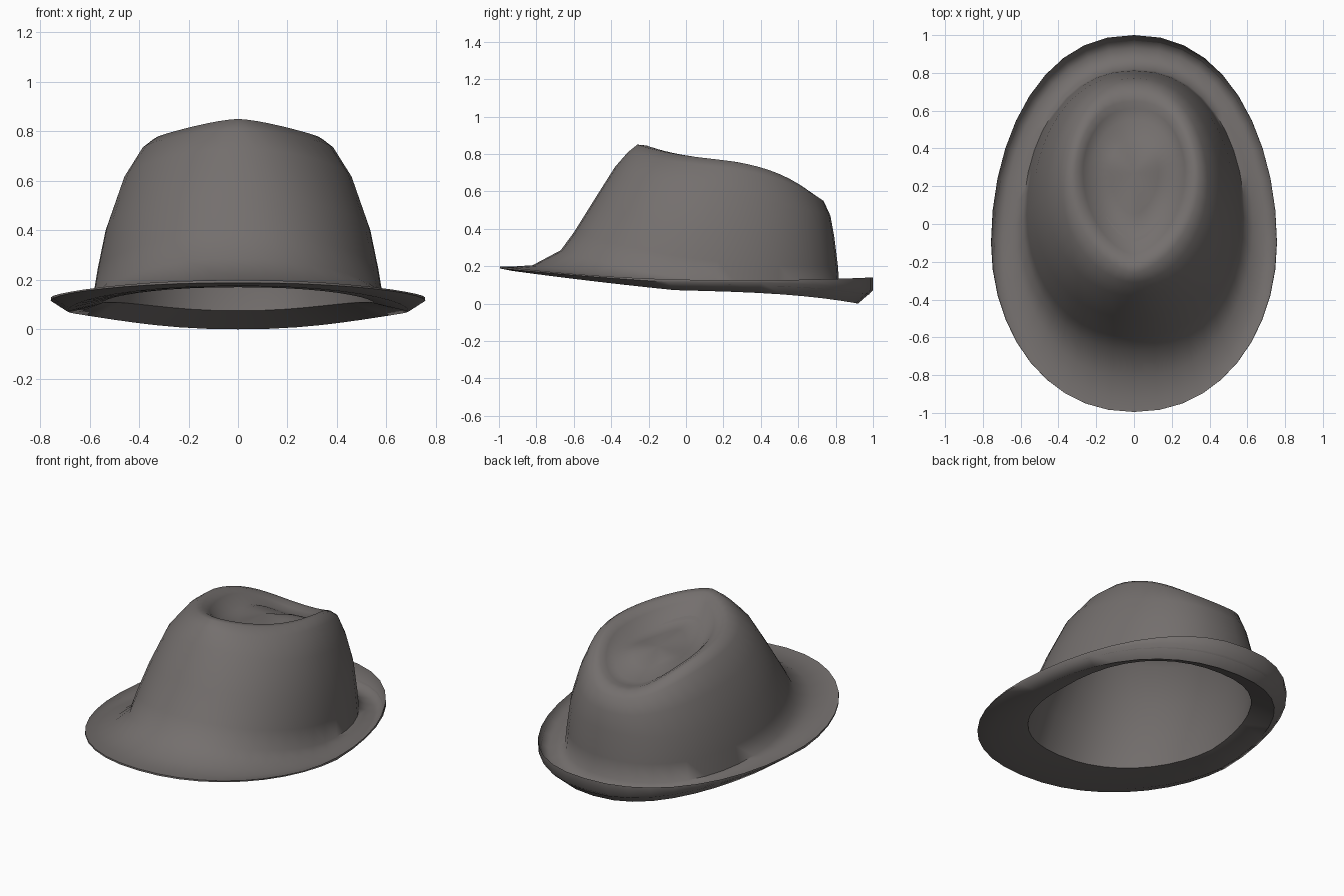
import bpy, bmesh, math

N = 40  # segments around the hat

felt = bpy.data.materials.new("warm grey felt")
felt.diffuse_color = (0.175, 0.16, 0.155, 1)


def ring(bm, yf, yb, yw, w, p, zf, zs, zb):
    """Egg-shaped ring: front y, back y, widest y, half width,
    front pointedness, then heights at front, side and back."""
    verts = []
    for i in range(N):
        t = 2 * math.pi * i / N
        c, s = math.cos(t), math.sin(t)
        k = abs(c)
        power = p if c > 0 else 0.9 + (p - 0.9) * max(0, 1 - k) ** 2
        x = math.copysign(w * abs(s) ** power, s)
        y = yw - c * ((yw - yf) if c > 0 else (yb - yw))
        z = zs + (zf - zb) / 2 * c + ((zf + zb) / 2 - zs) * c * c
        # wave: ridge sags behind the peak, brim dips only at the very back
        wave = 0.25 * max(0, zs - 0.5)
        if zs < 0.12 and c < 0:
            wave = 0.06
        z -= wave * c * (1 - c * c)
        verts.append(bm.verts.new((x, y, z)))
    return verts


def cap(bm, loop, co):
    v = bm.verts.new(co)
    for i in range(N):
        bm.faces.new((v, loop[i], loop[(i + 1) % N]))


# outer felt: dent floor, teardrop ridge, crown wall, brim top, rim
outer = [
    (0.05, 0.45, 0.28, 0.13, 1.2, 0.705, 0.68, 0.625),
    (-0.08, 0.55, 0.30, 0.215, 1.2, 0.725, 0.665, 0.58),
    (-0.16, 0.61, 0.28, 0.27, 1.25, 0.81, 0.73, 0.58),
    (-0.21, 0.65, 0.27, 0.31, 1.3, 0.845, 0.757, 0.585),
    (-0.26, 0.685, 0.25, 0.345, 1.3, 0.85, 0.76, 0.58),
    (-0.31, 0.735, 0.22, 0.39, 1.1, 0.81, 0.725, 0.55),
    (-0.38, 0.772, 0.15, 0.465, 1.0, 0.73, 0.60, 0.47),
    (-0.50, 0.792, 0.10, 0.535, 0.95, 0.54, 0.40, 0.36),
    (-0.60, 0.812, 0.05, 0.568, 0.9, 0.38, 0.24, 0.20),
    (-0.67, 0.82, 0.03, 0.586, 0.9, 0.285, 0.13, 0.085),
    (-0.82, 0.87, -0.02, 0.63, 0.92, 0.205, 0.11, 0.035),
    (-0.93, 0.93, -0.06, 0.69, 0.93, 0.198, 0.093, 0.02),
    (-0.985, 0.98, -0.1, 0.74, 0.93, 0.198, 0.105, 0.05),
    (-0.995, 1.0, -0.1, 0.755, 0.93, 0.199, 0.13, 0.14),
]
# underside of the brim, head opening, inside of the crown
inner = [
    (-0.995, 1.0, -0.1, 0.757, 0.93, 0.188, 0.115, 0.07),
    (-0.93, 0.92, -0.06, 0.69, 0.93, 0.175, 0.072, 0.0),
    (-0.66, 0.77, 0.03, 0.55, 0.9, 0.17, 0.105, 0.075),
    (-0.575, 0.79, 0.05, 0.545, 0.9, 0.36, 0.24, 0.20),
    (-0.48, 0.772, 0.10, 0.515, 0.95, 0.53, 0.40, 0.36),
    (-0.365, 0.752, 0.15, 0.447, 1.0, 0.71, 0.595, 0.46),
    (-0.29, 0.71, 0.22, 0.37, 1.1, 0.79, 0.705, 0.535),
    (-0.17, 0.62, 0.27, 0.29, 1.3, 0.80, 0.71, 0.56),
    (-0.05, 0.52, 0.30, 0.20, 1.2, 0.705, 0.65, 0.565),
]

# loft all the rings into one hat
bm = bmesh.new()
loops = [ring(bm, *r) for r in outer + inner]
for a, b in zip(loops, loops[1:]):
    for i in range(N):
        j = (i + 1) % N
        bm.faces.new((a[i], a[j], b[j], b[i]))
cap(bm, loops[0], (0, 0.27, 0.69))
cap(bm, loops[-1], (0, 0.28, 0.665))
bmesh.ops.recalc_face_normals(bm, faces=bm.faces)

mesh = bpy.data.meshes.new("hat")
bm.to_mesh(mesh)
bm.free()
mesh.materials.append(felt)
hat = bpy.data.objects.new("felt_hat", mesh)
bpy.context.collection.objects.link(hat)
bpy.context.view_layer.objects.active = hat
hat.select_set(True)
bpy.ops.object.shade_smooth_by_angle(angle=math.radians(65))
